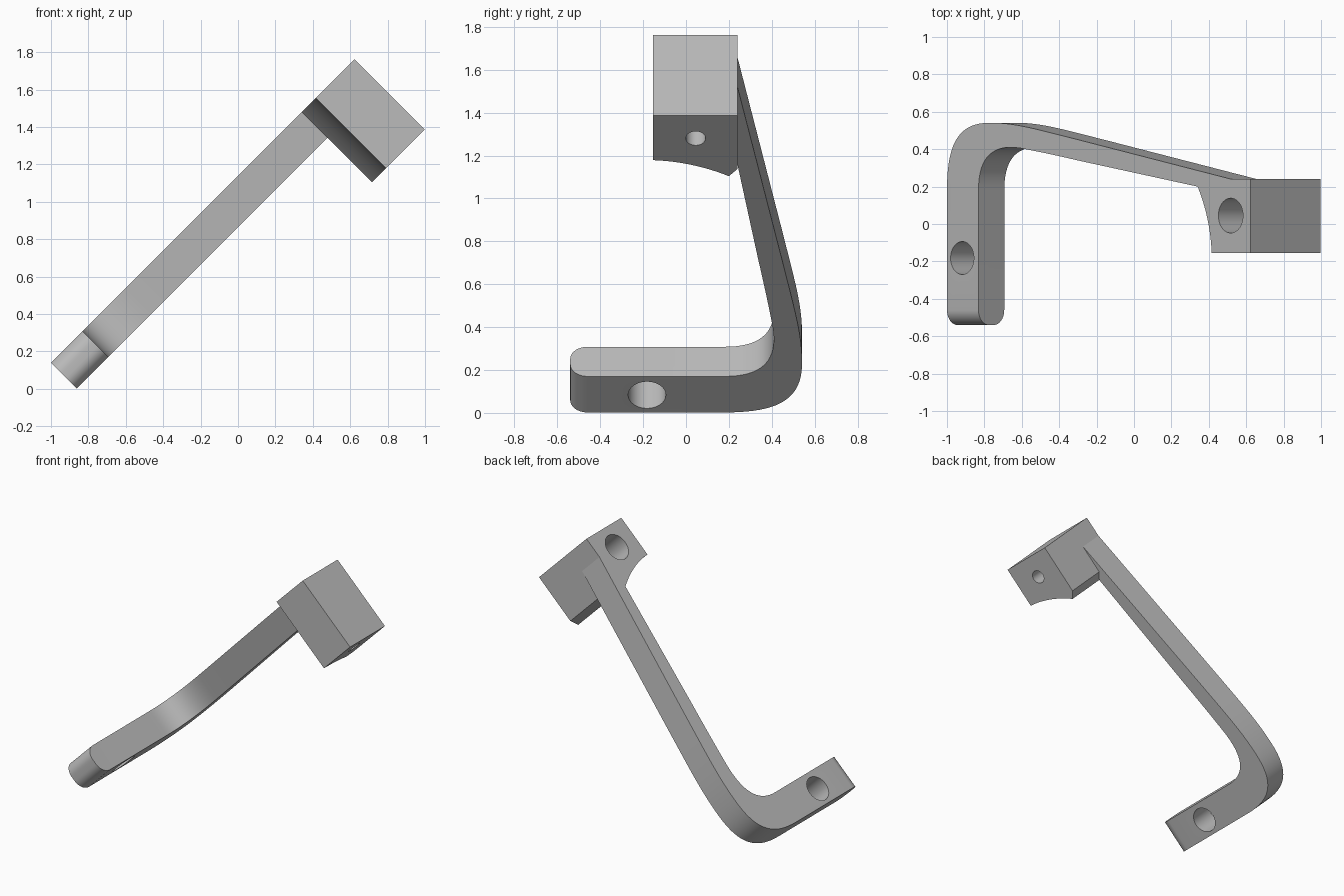
import bpy, bmesh, math
from mathutils import Matrix, Vector
from mathutils.geometry import interpolate_bezier

cube = bpy.data.objects.get("Cube")
if cube:
    bpy.data.objects.remove(cube, do_unlink=True)

# Local frame: arm length along X, depth along Y, thickness along Z, tilted 45 degrees
TILT = Matrix.Rotation(math.radians(-45), 4, 'Y')
TOP, ARM_BOTTOM, HEAD_BOTTOM = 0.806, 0.611, 0.274

grey = bpy.data.materials.new("plain grey")
grey.use_nodes = True
grey.diffuse_color = (0.5, 0.5, 0.5, 1)
grey.node_tree.nodes["Principled BSDF"].inputs["Base Color"].default_value = grey.diffuse_color


def curve(a, b, c, d, steps=20):
    pts = [Vector((*p, 0)) for p in (a, b, c, d)]
    return [tuple(p.xy) for p in interpolate_bezier(*pts, steps)]


def finish(bm, name):
    bmesh.ops.recalc_face_normals(bm, faces=bm.faces)
    bm.transform(TILT)
    mesh = bpy.data.meshes.new(name)
    bm.to_mesh(mesh)
    bm.free()
    mesh.materials.append(grey)
    obj = bpy.data.objects.new(name, mesh)
    bpy.context.collection.objects.link(obj)
    return obj


def prism(name, outline, low, high, round_end=0):
    bm = bmesh.new()
    base = bm.faces.new([bm.verts.new((x, y, low)) for x, y in outline])
    grown = bmesh.ops.extrude_face_region(bm, geom=[base])["geom"]
    moved = [g for g in grown if isinstance(g, bmesh.types.BMVert)]
    bmesh.ops.translate(bm, verts=moved, vec=(0, 0, high - low))
    if round_end:
        front = min(y for x, y in outline)
        edges = [e for e in bm.edges
                 if all(v.co.y < front + 0.001 for v in e.verts)
                 and abs(e.verts[0].co.z - e.verts[1].co.z) < 0.001]
        bmesh.ops.bevel(bm, geom=edges, offset=round_end, segments=10,
                        profile=0.5, affect='EDGES')
    return finish(bm, name)


def activate(obj):
    bpy.ops.object.select_all(action='DESELECT')
    obj.select_set(True)
    bpy.context.view_layer.objects.active = obj


def drill(obj, x, y, radius, low, high):
    bm = bmesh.new()
    bmesh.ops.create_cone(bm, cap_ends=True, segments=48, radius1=radius, radius2=radius,
                          depth=high - low,
                          matrix=Matrix.Translation((x, y, (low + high) / 2)))
    cutter = finish(bm, "hole_cutter")
    cutter.hide_render = True
    activate(obj)
    mod = obj.modifiers.new("hole", 'BOOLEAN')
    mod.operation, mod.solver, mod.object = 'DIFFERENCE', 'EXACT', cutter
    bpy.ops.object.modifier_apply(modifier=mod.name)
    bpy.data.objects.remove(cutter, do_unlink=True)


# Bent arm with a short foot; the far end meets the back of the head block
outer = (curve((-0.608, 0.18), (-0.608, 0.42), (-0.53, 0.54), (-0.29, 0.541))
         + curve((-0.29, 0.541), (-0.1, 0.542), (0.05, 0.51), (0.36, 0.455))[1:])
inner = (curve((0.4, 0.337), (0.2, 0.37), (0.05, 0.392), (-0.05, 0.405))
         + curve((-0.05, 0.405), (-0.26, 0.43), (-0.37, 0.36), (-0.37, 0.18))[1:])
arm = prism("bent_arm",
            [(-0.608, -0.54)] + outer
            + [(1.54, 0.24), (1.335, 0.24), (1.287, 0.2)]
            + inner + [(-0.37, -0.54)],
            ARM_BOTTOM, TOP, round_end=0.08)
drill(arm, -0.493, -0.182, 0.088, ARM_BOTTOM - 0.1, TOP + 0.1)

# Head block with a hollowed inner side and a counterbored hole
hollow = curve((1.287, 0.2), (1.345, 0.1), (1.388, -0.03), (1.393, -0.155))
head = prism("head_block",
             hollow + [(1.686, -0.155), (1.686, 0.24), (1.335, 0.24)],
             HEAD_BOTTOM, TOP)
drill(head, 1.537, 0.045, 0.093, 0.42, TOP + 0.1)
drill(head, 1.537, 0.045, 0.046, HEAD_BOTTOM - 0.1, 0.5)

for obj in (arm, head):
    activate(obj)
    bpy.ops.object.shade_smooth_by_angle(angle=math.radians(30))
